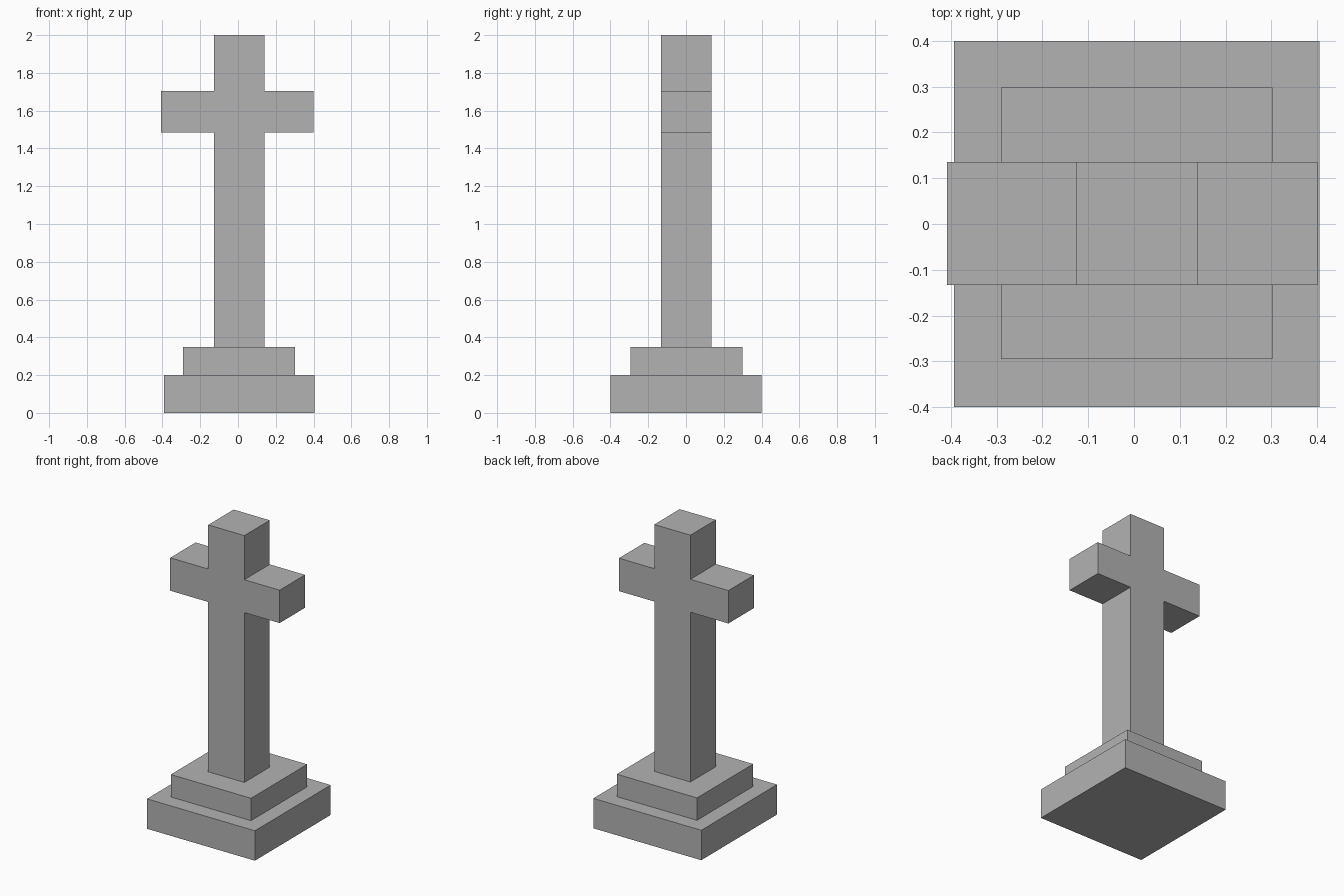
import bpy, bmesh

cube = bpy.data.objects.get("Cube")
if cube:
    bpy.data.objects.remove(cube, do_unlink=True)

# Single stone colour
stone = bpy.data.materials.new("grey_stone")
stone.use_nodes = True
colour = (0.45, 0.45, 0.45, 1)
stone.diffuse_color = colour
stone.node_tree.nodes["Principled BSDF"].inputs["Base Color"].default_value = colour


def extrude_outline(name, outline, move):
    """Fill a closed outline and extrude it along move."""
    bm = bmesh.new()
    face = bm.faces.new([bm.verts.new(p) for p in outline])
    new = bmesh.ops.extrude_face_region(bm, geom=[face], use_keep_orig=True)["geom"]
    bmesh.ops.translate(bm, vec=move, verts=[v for v in new if isinstance(v, bmesh.types.BMVert)])
    bmesh.ops.recalc_face_normals(bm, faces=bm.faces)
    mesh = bpy.data.meshes.new(name)
    bm.to_mesh(mesh)
    bm.free()
    mesh.materials.append(stone)
    obj = bpy.data.objects.new(name, mesh)
    bpy.context.collection.objects.link(obj)
    return obj


def slab(name, x0, x1, y0, y1, z0, z1):
    outline = [(x0, y0, z0), (x1, y0, z0), (x1, y1, z0), (x0, y1, z0)]
    return extrude_outline(name, outline, (0, 0, z1 - z0))


# Stepped plinth
slab("lower_step", -0.393, 0.405, -0.4, 0.4, 0, 0.2)
slab("upper_step", -0.29, 0.303, -0.295, 0.298, 0.2, 0.35)

# Cross: shaft and arms as one outline, extruded through its depth
left, right = -0.127, 0.14
arm_left, arm_right = -0.408, 0.401
bottom, arm_low, arm_high, top = 0.35, 1.485, 1.705, 2.0
profile = [(left, bottom), (right, bottom), (right, arm_low), (arm_right, arm_low),
           (arm_right, arm_high), (right, arm_high), (right, top), (left, top),
           (left, arm_high), (arm_left, arm_high), (arm_left, arm_low), (left, arm_low)]
front, back = -0.133, 0.135
extrude_outline("cross", [(x, front, z) for x, z in profile], (0, back - front, 0))
